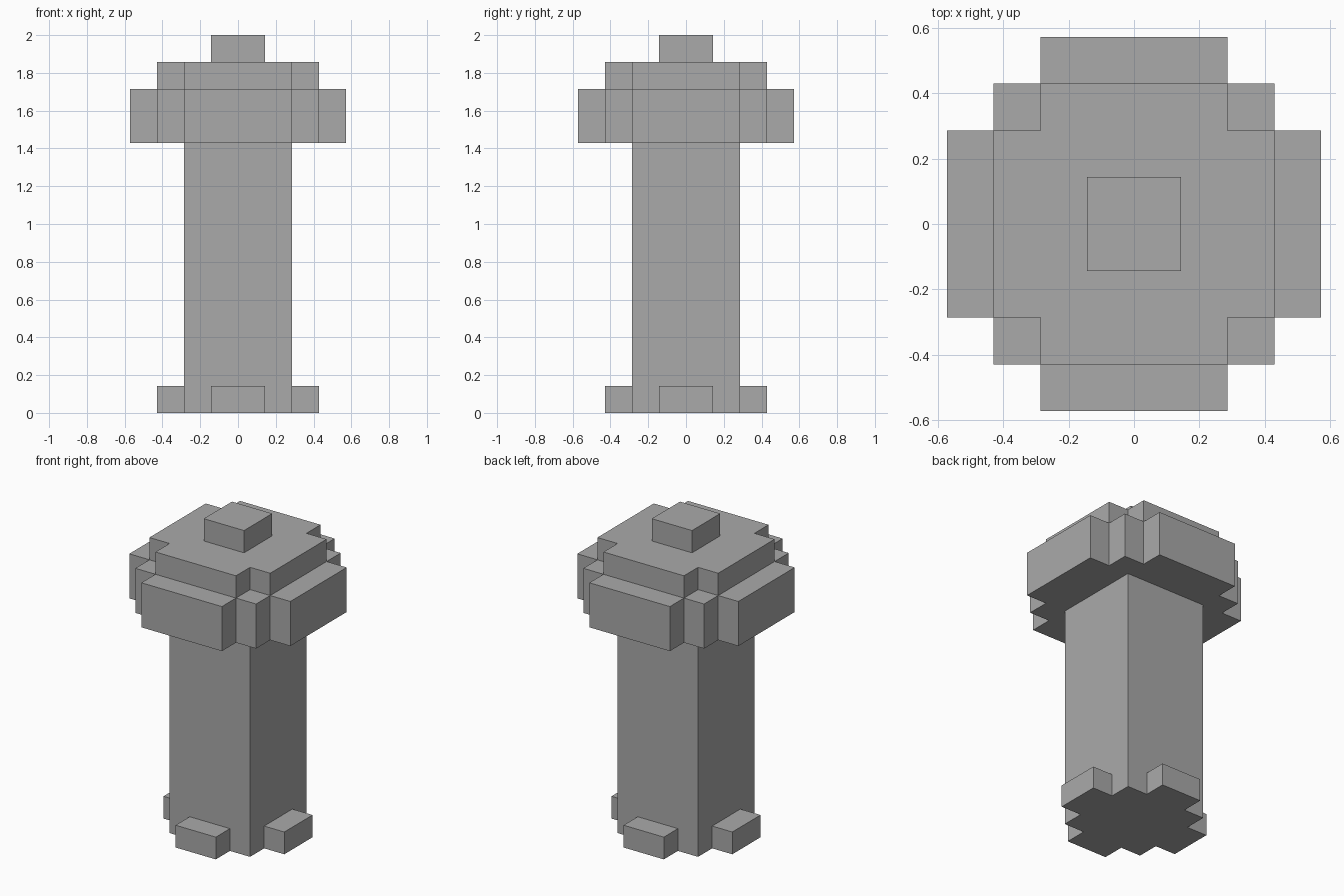
import bpy
import bmesh
from math import pi
from mathutils import Matrix, Vector

if "Cube" in bpy.data.objects:
    bpy.data.objects.remove(bpy.data.objects["Cube"], do_unlink=True)

U = 2 / 14  # block unit: the model is 14 blocks tall

grey = bpy.data.materials.new("stone grey")
grey.use_nodes = True
colour = (0.4, 0.4, 0.4, 1)
grey.diffuse_color = colour
grey.node_tree.nodes["Principled BSDF"].inputs["Base Color"].default_value = colour


def prism(name, outline, z0, z1):
    """Extrude an outline, given in blocks, from z0 up to z1."""
    bm = bmesh.new()
    face = bm.faces.new([bm.verts.new((x * U, y * U, z0 * U)) for x, y in outline])
    top = bmesh.ops.extrude_face_region(bm, geom=[face])["geom"]
    bmesh.ops.translate(bm, vec=(0, 0, (z1 - z0) * U),
                        verts=[v for v in top if isinstance(v, bmesh.types.BMVert)])
    bmesh.ops.recalc_face_normals(bm, faces=bm.faces)
    mesh = bpy.data.meshes.new(name)
    bm.to_mesh(mesh)
    bm.free()
    mesh.materials.append(grey)
    obj = bpy.data.objects.new(name, mesh)
    bpy.context.collection.objects.link(obj)


def turn(points, quarter):
    """Rotate outline points by quarter turns about the centre."""
    rot = Matrix.Rotation(quarter * pi / 2, 2)
    return [tuple(rot @ Vector(p)) for p in points]


def four_sided(side):
    """Repeat one side of an outline around all four sides."""
    return [p for q in range(4) for p in turn(side, q)]


# Square column
prism("column", four_sided([(2, 2)]), 0, 10)

# One foot block on each side
foot = [(2, -1), (3, -1), (3, 1), (2, 1)]
for q, side in enumerate(["left", "back", "right", "front"]):
    prism(side + "_foot", turn(foot, q), 0, 1)

# Stepped head: wide rim, smaller crown, top knob
prism("head_rim", four_sided([(4, -2), (4, 2), (3, 2), (3, 3), (2, 3)]), 10, 12)
prism("head_crown", four_sided([(3, -2), (3, 2), (2, 2)]), 12, 13)
prism("top_knob", four_sided([(1, 1)]), 13, 14)
